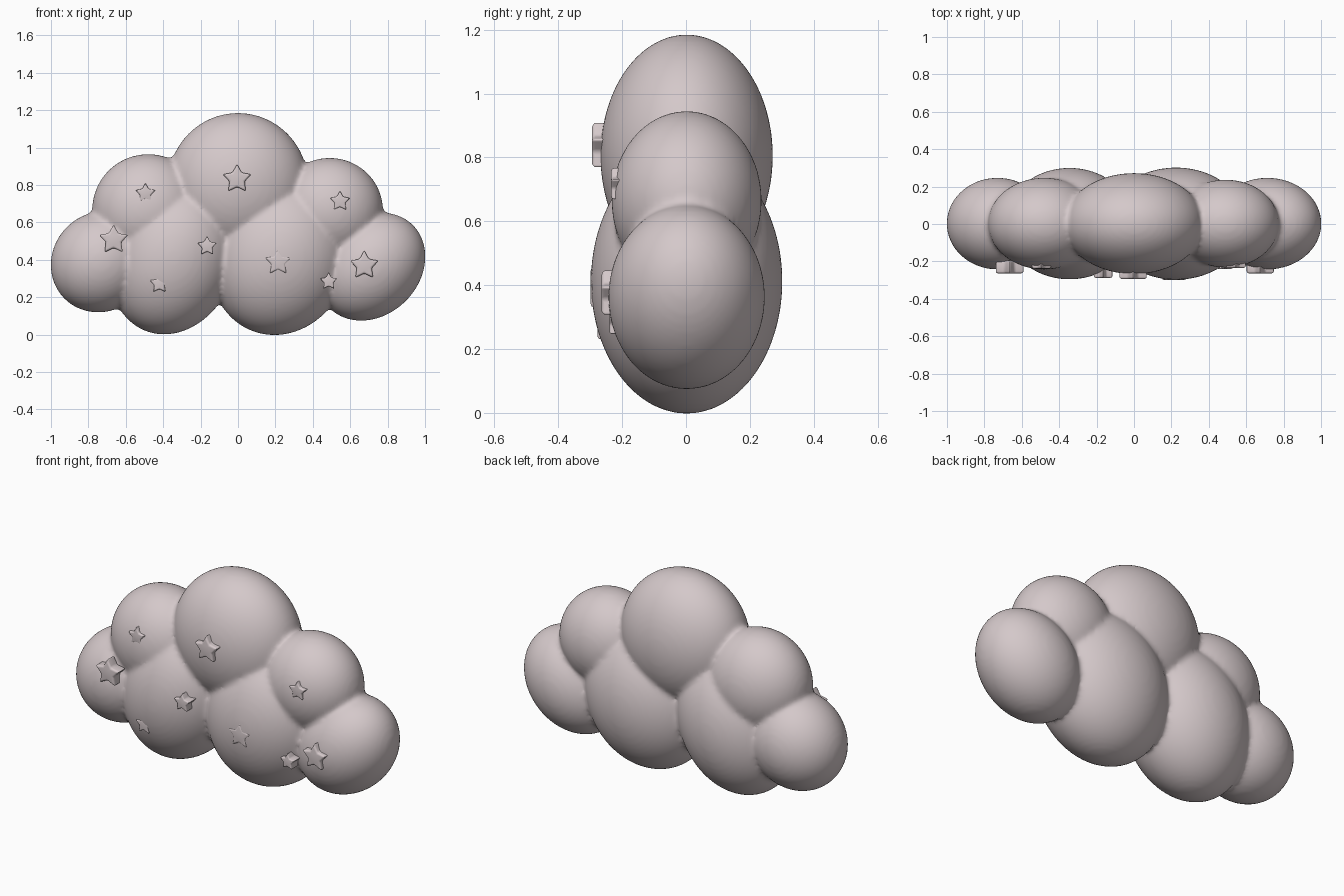
import bpy, bmesh, math
from mathutils import Matrix, Vector

cube = bpy.data.objects.get("Cube")
if cube:
    bpy.data.objects.remove(cube)

mat = bpy.data.materials.new("soft pinkish grey")
mat.use_nodes = True
COLOUR = (0.66, 0.58, 0.59, 1)
mat.diffuse_color = COLOUR
mat.node_tree.nodes["Principled BSDF"].inputs["Base Color"].default_value = COLOUR


def make_object(name, bm):
    mesh = bpy.data.meshes.new(name)
    for face in bm.faces:
        face.smooth = True
    bm.to_mesh(mesh)
    bm.free()
    mesh.materials.append(mat)
    obj = bpy.data.objects.new(name, mesh)
    bpy.context.collection.objects.link(obj)
    return obj


# Cloud: overlapping ellipsoid puffs (x, z, radius x, y, z, lean in degrees)
PUFFS = [
    (0, 0.805, 0.375, 0.27, 0.38, 0),
    (-0.48, 0.665, 0.30, 0.245, 0.30, 0),
    (0.49, 0.665, 0.285, 0.235, 0.28, 0),
    (-0.73, 0.39, 0.262, 0.245, 0.28, 45),
    (0.713, 0.363, 0.26, 0.245, 0.315, 45),
    (-0.345, 0.412, 0.335, 0.298, 0.42, 20),
    (0.225, 0.412, 0.37, 0.30, 0.42, 20),
]
bm = bmesh.new()
for x, z, rx, ry, rz, lean in PUFFS:
    place = (Matrix.Translation((x, 0.002, z))
             @ Matrix.Rotation(math.radians(lean), 4, 'Y')
             @ Matrix.Diagonal((rx, ry, rz, 1)))
    bmesh.ops.create_icosphere(bm, subdivisions=5, radius=1, matrix=place)
cloud = make_object("cloud_body", bm)

# Fuse the puffs and soften the creases between them
fuse = cloud.modifiers.new("fuse", 'REMESH')
fuse.mode = 'VOXEL'
fuse.voxel_size = 0.014
fuse.use_smooth_shade = True
soften = cloud.modifiers.new("soften", 'SMOOTH')
soften.factor = 0.5
soften.iterations = 6

# Stars: puffy five-pointed buttons (x, z, radius, front y)
STARS = [
    (-0.665, 0.507, 0.083, -0.265),
    (-0.495, 0.755, 0.057, -0.238),
    (-0.005, 0.832, 0.081, -0.295),
    (0.545, 0.713, 0.057, -0.235),
    (-0.165, 0.473, 0.055, -0.288),
    (-0.42, 0.273, 0.055, -0.277),
    (0.215, 0.388, 0.076, -0.299),
    (0.485, 0.285, 0.049, -0.240),
    (0.675, 0.370, 0.081, -0.265),
]


def star(name, x, z, radius, front):
    bm = bmesh.new()
    rim = []
    for i in range(10):
        r = radius * (1 if i % 2 == 0 else 0.52)
        a = math.pi / 2 + i * math.pi / 5
        rim.append(bm.verts.new((x + r * math.cos(a), front, z + r * math.sin(a))))
    face = bm.faces.new(rim)
    back = bmesh.ops.extrude_face_region(bm, geom=[face])["geom"]
    moved = [v for v in back if isinstance(v, bmesh.types.BMVert)]
    bmesh.ops.translate(bm, verts=moved, vec=Vector((0, 0.07, 0)))
    bmesh.ops.recalc_face_normals(bm, faces=bm.faces)
    obj = make_object(name, bm)
    rounding = obj.modifiers.new("rounding", 'BEVEL')
    rounding.width = radius * 0.14
    rounding.segments = 4
    rounding.limit_method = 'ANGLE'
    return obj


for number, spec in enumerate(STARS, 1):
    star(f"star_{number}", *spec)
